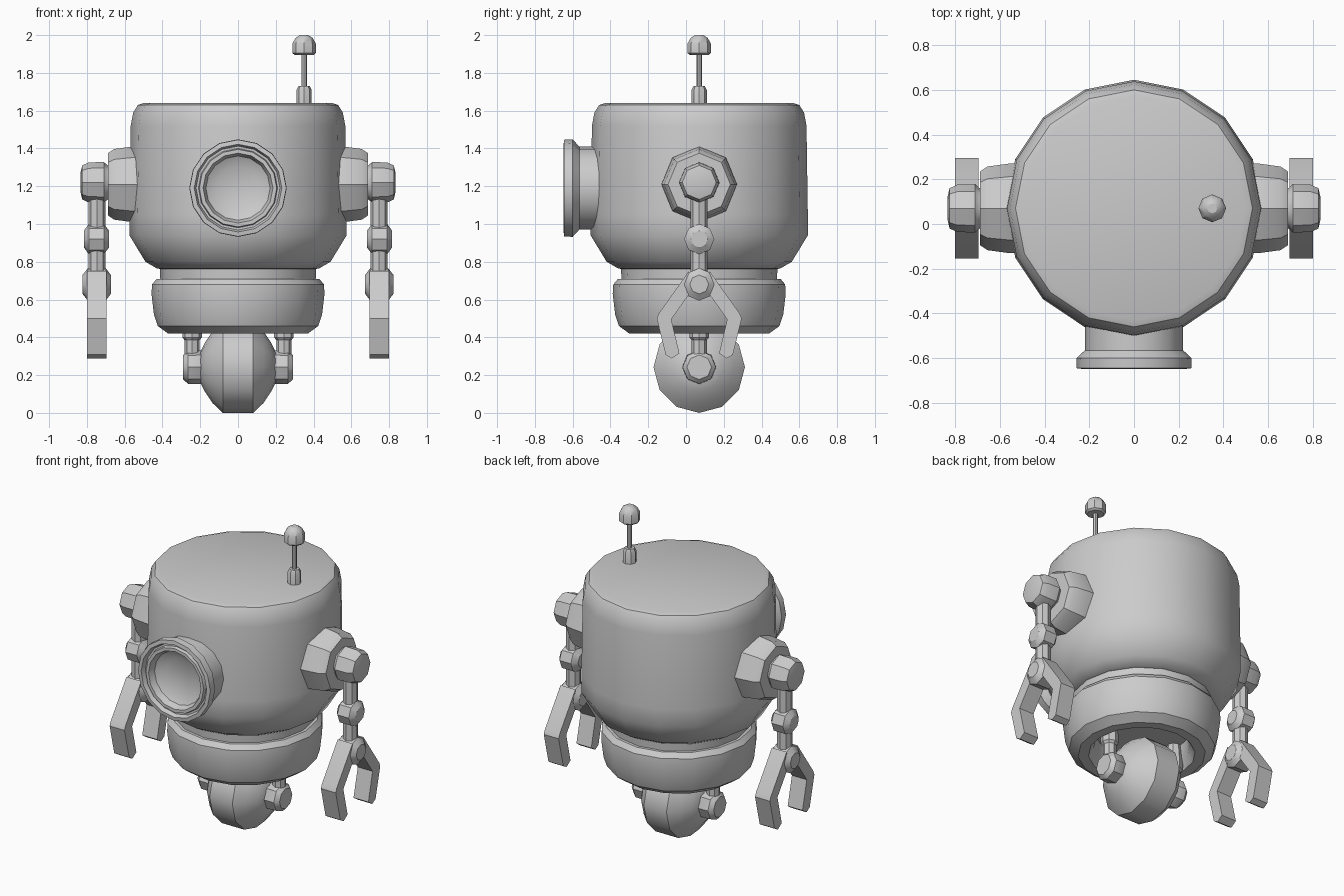
import bpy, bmesh, math

if "Cube" in bpy.data.objects:
    bpy.data.objects.remove(bpy.data.objects["Cube"])

CY = 0.07  # the robot's vertical axis sits slightly behind the origin


def finish(name, bm):
    bmesh.ops.recalc_face_normals(bm, faces=bm.faces)
    me = bpy.data.meshes.new(name)
    bm.to_mesh(me)
    bm.free()
    ob = bpy.data.objects.new(name, me)
    bpy.context.collection.objects.link(ob)
    bpy.ops.object.select_all(action='DESELECT')
    ob.select_set(True)
    bpy.context.view_layer.objects.active = ob
    bpy.ops.object.shade_smooth_by_angle(angle=math.radians(35))
    return ob


def lathe(name, profile, sides, axis='z', centre=(0, CY, 0), flip=1):
    """Spin (radius, height) points around an axis, capping both ends."""
    bm = bmesh.new()
    rings = []
    for r, h in profile:
        ring = []
        for i in range(sides):
            a = 2 * math.pi * i / sides
            u, v = r * math.cos(a), r * math.sin(a)
            p = {'x': (h * flip, u, v), 'y': (u, h, v), 'z': (u, v, h)}[axis]
            ring.append(bm.verts.new([p[k] + centre[k] for k in range(3)]))
        rings.append(ring)
    for a, b in zip(rings, rings[1:]):
        for i in range(sides):
            j = (i + 1) % sides
            bm.faces.new((a[i], a[j], b[j], b[i]))
    bm.faces.new(rings[0])
    bm.faces.new(rings[-1])
    return finish(name, bm)


def plate(name, outline, x0, x1):
    """Extrude a (y, z) outline along x."""
    bm = bmesh.new()
    a = [bm.verts.new((x0, y, z)) for y, z in outline]
    b = [bm.verts.new((x1, y, z)) for y, z in outline]
    n = len(outline)
    for i in range(n):
        j = (i + 1) % n
        bm.faces.new((a[i], a[j], b[j], b[i]))
    bm.faces.new(a)
    bm.faces.new(b)
    return finish(name, bm)


# Body, neck and hollow lower skirt
lathe("body", [(0.40, 0.76), (0.43, 0.765), (0.49, 0.80), (0.575, 0.94), (0.575, 1.05),
               (0.568, 1.52), (0.555, 1.59), (0.53, 1.63), (0.50, 1.64)], 16)
lathe("neck", [(0.41, 0.68), (0.415, 0.78)], 16)
lathe("skirt", [(0.38, 0.71), (0.43, 0.71), (0.455, 0.68), (0.458, 0.63), (0.445, 0.52),
                (0.425, 0.46), (0.37, 0.42), (0.31, 0.42), (0.28, 0.47), (0.27, 0.56)], 16)

# Eye with stepped rim and dished lens
lathe("eye", [(0.22, -0.42), (0.22, -0.565), (0.258, -0.60), (0.256, -0.645), (0.232, -0.648),
              (0.222, -0.62), (0.21, -0.62), (0.205, -0.64), (0.185, -0.64), (0.17, -0.60),
              (0.115, -0.57)], 16, 'y', (0, 0, 1.19))

# Antenna
AC = (0.35, CY, 0)
lathe("antenna_base", [(0.04, 1.60), (0.04, 1.71), (0.03, 1.73)], 8, 'z', AC)
lathe("antenna_rod", [(0.014, 1.70), (0.014, 1.92)], 8, 'z', AC)
lathe("antenna_tip", [(0.05, 1.895), (0.062, 1.905), (0.062, 1.955), (0.045, 1.985),
                      (0.022, 2.0)], 8, 'z', AC)

# Wheel
lathe("wheel", [(0.08, -0.20), (0.13, -0.175), (0.19, -0.135), (0.242, -0.08), (0.242, 0.08),
                (0.19, 0.135), (0.13, 0.175), (0.08, 0.20)], 12, 'x', (0, CY, 0.242))

for side, s in (("right", 1), ("left", -1)):
    # Wheel hub and strut
    lathe(side + "_hub", [(0.07, 0.17), (0.09, 0.20), (0.088, 0.265), (0.065, 0.29)],
          8, 'x', (0, CY, 0.242), s)
    lathe(side + "_strut", [(0.04, 0.26), (0.04, 0.385), (0.052, 0.40), (0.052, 0.44),
                            (0.04, 0.57)], 8, 'z', (0.243 * s, CY, 0))

    # Shoulder and arm joints
    lathe(side + "_shoulder_collar", [(0.20, 0.48), (0.20, 0.56), (0.187, 0.655), (0.165, 0.688)],
          8, 'x', (0, CY, 1.21), s)
    lathe(side + "_shoulder_joint", [(0.085, 0.66), (0.09, 0.69), (0.108, 0.71), (0.106, 0.79),
                                     (0.09, 0.825), (0.055, 0.833)], 8, 'x', (0, CY, 1.22), s)
    lathe(side + "_elbow", [(0.045, 0.683), (0.08, 0.71), (0.08, 0.79), (0.045, 0.815)],
          8, 'x', (0, CY, 0.92), s)
    lathe(side + "_wrist", [(0.05, 0.673), (0.086, 0.70), (0.086, 0.795), (0.05, 0.823)],
          8, 'x', (0, CY, 0.68), s)

    # Arm segments
    lathe(side + "_upper_arm", [(0.045, 0.97), (0.045, 1.18)], 8, 'z', (0.747 * s, CY, 0))
    lathe(side + "_forearm", [(0.045, 0.70), (0.045, 0.90)], 8, 'z', (0.747 * s, CY, 0))

    # Pair of claw fingers
    finger = [(0.07, 0.74), (0.145, 0.73), (0.225, 0.525), (0.295 - 0.07 + 0.005, 0.505)]
    finger = [(0.055, 0.75), (0.215, 0.525), (0.225, 0.50), (0.178, 0.308), (0.145, 0.288),
              (0.105, 0.315), (0.148, 0.495), (0.045, 0.64)]
    for end, t in (("front", -1), ("rear", 1)):
        plate(f"{side}_{end}_claw", [(CY + t * y, z) for y, z in finger], 0.695 * s, 0.80 * s)
